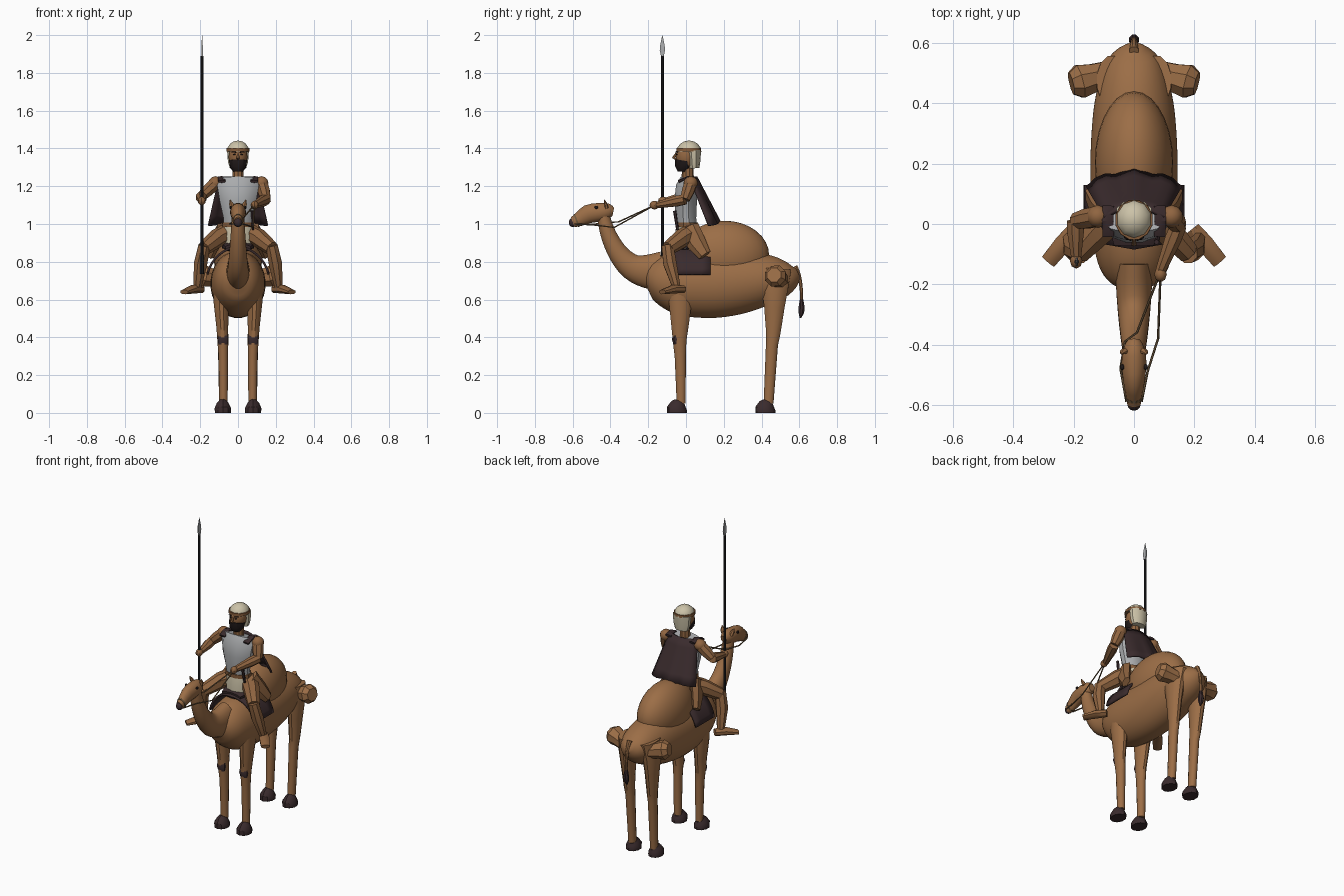
import bpy, bmesh, math
from mathutils import Vector

def mat(name, r, g, b):
    m = bpy.data.materials.new(name)
    m.diffuse_color = (r, g, b, 1)
    return m

HIDE = mat("brown_hide", .33, .155, .062)
SKIN = mat("tan_skin", .28, .13, .052)
DARK = mat("dark_cloth", .042, .024, .026)
BEARD = mat("black_hair", .015, .01, .01)
CREAM = mat("cream_linen", .60, .54, .39)
STEEL = mat("grey_armour", .40, .41, .42)
SHAFT = mat("dark_wood", .016, .016, .018)
ROPE = mat("rope", .16, .10, .048)
BAND = mat("leather_band", .22, .10, .04)

def make(name, bm, m):
    bmesh.ops.recalc_face_normals(bm, faces=bm.faces)
    me = bpy.data.meshes.new(name)
    bm.to_mesh(me)
    bm.free()
    me.materials.append(m)
    ob = bpy.data.objects.new(name, me)
    bpy.context.collection.objects.link(ob)
    return ob

def refine(rows, n):
    """Catmull-Rom resampling of rows of numbers."""
    out = []
    for i in range(len(rows) - 1):
        p = [rows[max(0, min(len(rows) - 1, i + k))] for k in (-1, 0, 1, 2)]
        for j in range(n):
            t = j / n
            out.append([.5 * (2*b + (c - a)*t + (2*a - 5*b + 4*c - d)*t*t + (3*b - a - 3*c + d)*t**3)
                        for a, b, c, d in zip(*p)])
    return out + [rows[-1]]

def tube(name, rows, m, sides=10, smooth=1, ref=None):
    """Loft of elliptical rings; each row is x, y, z, radius_a, radius_b."""
    rows = [list(r) + ([r[3]] if len(r) == 4 else []) for r in rows]
    if smooth > 1:
        rows = refine(rows, smooth)
    P = [Vector(r[:3]) for r in rows]
    T = [(P[min(i + 1, len(P) - 1)] - P[max(i - 1, 0)]).normalized() for i in range(len(P))]
    if ref is None:
        ref = (0, 1, 0) if any(abs(t.x) > .85 for t in T) else (1, 0, 0)
    ref = Vector(ref)
    bm = bmesh.new()
    rings = []
    for p, t, r in zip(P, T, rows):
        u = (ref - t * ref.dot(t)).normalized()
        v = t.cross(u)
        rings.append([bm.verts.new(p + u * r[3] * math.cos(a) + v * r[4] * math.sin(a))
                      for a in [2 * math.pi * (k + .5) / sides for k in range(sides)]])
    for A, B in zip(rings, rings[1:]):
        for k in range(sides):
            bm.faces.new((A[k], A[(k + 1) % sides], B[(k + 1) % sides], B[k]))
    bm.faces.new(rings[0])
    bm.faces.new(rings[-1])
    return make(name, bm, m)

def ball(name, c, r, m, seg=12, rings=8):
    bm = bmesh.new()
    bmesh.ops.create_uvsphere(bm, u_segments=seg, v_segments=rings, radius=1)
    for v in bm.verts:
        v.co = Vector([c[i] + v.co[i] * r[i] for i in range(3)])
    return make(name, bm, m)

def sheet(name, f, nu, nv, thick, m):
    """Thin solid sheet from f(u, v) with u, v in 0..1."""
    bm = bmesh.new()
    g = [[bm.verts.new(f(i / nu, j / nv)) for j in range(nv + 1)] for i in range(nu + 1)]
    for i in range(nu):
        for j in range(nv):
            bm.faces.new((g[i][j], g[i + 1][j], g[i + 1][j + 1], g[i][j + 1]))
    ob = make(name, bm, m)
    mod = ob.modifiers.new("thickness", 'SOLIDIFY')
    mod.thickness = thick
    mod.offset = 0
    return ob

# --- animal: barrel body from (y, bottom, top, half width) ---
body = [(-.212, .655, .70, .02), (-.195, .60, .765, .075), (-.15, .565, .815, .112), (-.08, .535, .85, .132),
        (.02, .508, .86, .143), (.15, .502, .863, .146), (.28, .522, .862, .143), (.40, .56, .848, .132),
        (.50, .605, .825, .108), (.56, .66, .80, .075), (.592, .72, .77, .025)]
tube("animal_body", [(0, y, (a + b) / 2, w, (b - a) / 2) for y, a, b, w in body], HIDE, 28, 3)
ball("hump", (0, .205, .835), (.13, .235, .182), HIDE, 28, 16)
tube("animal_neck", [(0, -.13, .75, .062, .105), (0, -.21, .75, .06, .09), (0, -.29, .775, .054, .07),
                     (0, -.355, .84, .047, .055), (0, -.40, .92, .041, .045), (0, -.425, .99, .036, .038),
                     (0, -.435, 1.04, .034, .034)], HIDE, 20, 3)
tube("animal_head", [(0, -.385, 1.065, .02, .022), (0, -.41, 1.068, .035, .042), (0, -.46, 1.062, .042, .05),
                     (0, -.52, 1.052, .036, .05), (0, -.57, 1.022, .027, .037), (0, -.60, 1.01, .022, .028)],
     HIDE, 16, 2)
ball("muzzle", (0, -.60, 1.008), (.022, .02, .024), DARK)
tube("tail", [(0, .575, .775, .016), (0, .597, .73, .012), (0, .61, .66, .009), (0, .612, .58, .009)], HIDE, 8, 2)
tube("tail_tuft", [(0, .612, .60, .01), (0, .612, .555, .018), (0, .61, .53, .016), (0, .606, .502, .004)], DARK, 8)

for s in (-1, 1):
    tube("animal_ear", [(s * .028, -.42, 1.085, .014, .01), (s * .036, -.425, 1.107, .013, .008),
                        (s * .042, -.432, 1.128, .002)], HIDE, 6)
    ball("animal_eye", (s * .039, -.475, 1.088), (.007, .01, .008), BEARD, 8, 6)
    # long legs, knee pads and pads of the feet
    tube("front_leg", [(s * .085, -.03, .72, .045, .07), (s * .088, -.03, .58, .042, .062),
                       (s * .083, -.032, .45, .032, .046), (s * .08, -.034, .38, .03, .037),
                       (s * .078, -.03, .30, .026, .031), (s * .077, -.026, .05, .023, .024)], HIDE, 12)
    tube("knee_pad", [(s * .08, -.05, .415, .027, .018), (s * .08, -.056, .39, .03, .02),
                      (s * .08, -.05, .365, .026, .018)], DARK, 8)
    tube("hind_leg", [(s * .075, .475, .76, .05, .085), (s * .085, .47, .66, .046, .073),
                      (s * .085, .468, .56, .038, .056), (s * .082, .462, .42, .03, .039),
                      (s * .08, .455, .36, .027, .033), (s * .078, .437, .05, .023, .027)], HIDE, 12)
    for y, part in ((-.048, "front_hoof"), (.42, "hind_hoof")):
        tube(part, [(s * .08, y, 0, .044, .053), (s * .08, y, .022, .046, .054),
                    (s * .08, y + .008, .045, .034, .042), (s * .078, y + .015, .058, .024, .03)], DARK, 10)
    # angular haunch joint standing out from the flank
    tube("haunch", [(s * .08, .50, .70, .045), (s * .135, .485, .715, .05), (s * .18, .473, .725, .06),
                    (s * .208, .466, .73, .04)], HIDE, 8)

# --- saddle blanket draped over the back ---
def drape(u, v):
    a = math.radians(14 + 152 * u)
    flare = .01 * abs(math.cos(a))
    return ((.158 + flare) * math.cos(a), -.085 + .215 * v + .03 * (1 - v) * abs(math.cos(a)),
            .687 + .19 * math.sin(a))
sheet("saddle_blanket", drape, 16, 4, .012, DARK)
tube("saddle", [(0, -.07, .875, .07, .02), (0, 0, .885, .09, .035), (0, .09, .885, .08, .03)], DARK, 10)

# --- rider trunk ---
tube("breastplate", [(0, .005, .985, .08, .055), (0, .0, 1.03, .079, .056), (0, -.002, 1.12, .1, .062),
                     (0, .005, 1.20, .114, .06), (0, .015, 1.24, .108, .045)], STEEL, 12)
tube("tunic", [(0, .015, .87, .08, .075), (0, .01, .94, .088, .07), (0, .005, .99, .08, .058)], CREAM, 10)
tube("belt", [(0, .004, .985, .085, .062), (0, .004, 1.008, .085, .062)], BAND, 12)
tube("dagger", [(.075, -.06, 1.07, .009), (.08, -.045, .97, .007)], DARK, 6)

def cloak_shape(u, v):
    x = 2 * u - 1
    w = .098 + .058 * v
    fold = .008 * v * math.cos(x * 9)
    return (x * w, .055 + .12 * v - (.035 + .012 * v) * x * x + fold, 1.248 - .245 * v - .012 * v * x * x)
sheet("cloak", cloak_shape, 10, 5, .012, DARK)

# --- rider limbs, same construction on both sides ---
arms = {-1: [(-.12, .025, 1.215), (-.195, .01, 1.145), (-.192, -.11, 1.122)],
        1: [(.125, .025, 1.215), (.148, -.005, 1.13), (.088, -.155, 1.10)]}
for s in (-1, 1):
    sh, el, ha = [Vector(p) for p in arms[s]]
    tube("upper_arm", [(*sh, .035), (*sh.lerp(el, .5), .035), (*el, .027)], SKIN, 8, ref=(0, 1, 0))
    tube("forearm", [(*el, .029), (*el.lerp(ha, .3), .03), (*ha, .018)], SKIN, 8, ref=(0, 0, 1))
    ball("hand", ha + Vector((0, -.012, 0)), (.021, .026, .023), SKIN, 8, 6)
    ball("shoulder", sh + Vector((0, 0, .002)), (.038, .038, .036), SKIN, 10, 6)
    tube("shoulder_strap", [(s * .085, -.04, 1.225, .022, .008), (s * .088, .01, 1.246, .022, .008),
                            (s * .085, .06, 1.235, .022, .008)], DARK, 6)
    tube("thigh", [(s * .05, .035, .955, .052), (s * .11, -.02, .925, .05), (s * .18, -.095, .87, .038)],
         SKIN, 8, ref=(0, 0, 1))
    tube("hip_flap", [(s * .085, .015, .98, .03, .055), (s * .12, .055, .90, .028, .052),
                      (s * .145, .10, .835, .02, .035)], SKIN, 6, ref=(1, 0, 0))
    tube("shin", [(s * .178, -.098, .885, .034), (s * .198, -.085, .79, .038), (s * .215, -.05, .665, .023)],
         SKIN, 8, ref=(0, 1, 0))
    tube("foot", [(s * .195, -.015, .655, .026, .022), (s * .235, -.065, .655, .032, .024),
                  (s * .285, -.125, .64, .028, .013)], SKIN, 8, ref=(1, .7 * s, 0))

# --- rider head ---
tube("rider_neck", [(0, .01, 1.22, .033), (0, .008, 1.31, .03)], SKIN, 10)
ball("rider_head", (0, .002, 1.355), (.05, .056, .068), SKIN, 12, 10)
tube("nose", [(0, -.05, 1.375, .006), (0, -.066, 1.35, .009), (0, -.05, 1.342, .006)], SKIN, 6)
tube("beard", [(0, -.018, 1.277, .026, .026), (0, -.016, 1.30, .044, .042), (0, -.01, 1.335, .05, .048)], BEARD, 10)
for s in (-1, 1):
    ball("eye", (s * .02, -.048, 1.368), (.008, .005, .004), BEARD, 8, 6)
    tube("eyebrow", [(s * .01, -.054, 1.38, .003), (s * .033, -.044, 1.381, .003)], BEARD, 6)
bm = bmesh.new()
bmesh.ops.create_uvsphere(bm, u_segments=10, v_segments=8, radius=1)
bmesh.ops.bisect_plane(bm, geom=bm.verts[:] + bm.edges[:] + bm.faces[:], plane_co=(0, 0, 0),
                       plane_no=(0, 0, -1), clear_outer=True)
for v in bm.verts:
    v.co = (v.co.x * .062, .016 + v.co.y * .066, 1.382 + v.co.z * .06)
make("head_wrap", bm, CREAM)
tube("head_band", [(0, .014, 1.385, .064, .068), (0, .014, 1.402, .063, .067)], BAND, 12)
tube("head_drape", [(0, .043, 1.295, .045, .028), (0, .042, 1.33, .056, .034),
                    (0, .04, 1.39, .061, .04)], CREAM, 10)

# --- spear ---
tube("spear_shaft", [(-.19, -.125, .735, .011), (-.19, -.125, .83, .011), (-.19, -.125, .84, .008),
                     (-.19, -.125, 1.89, .008)], SHAFT, 8)
tube("spear_head", [(-.19, -.125, 1.88, .006, .008), (-.19, -.125, 1.92, .006, .02),
                    (-.19, -.125, 1.945, .005, .017), (-.19, -.125, 2.0, .0008, .0008)], STEEL, 4)

# --- reins ---
tube("rein_left", [(.025, -.59, 1.0, .004), (.045, -.49, .995, .004), (.08, -.38, .982, .004),
                   (.088, -.165, 1.10, .004)], ROPE, 6, ref=(0, 0, 1))
tube("rein_right", [(-.025, -.59, 1.0, .004), (-.045, -.48, 1.0, .004), (-.03, -.39, 1.01, .004),
                    (.01, -.36, 1.01, .004), (.085, -.165, 1.10, .004)], ROPE, 6, ref=(0, 0, 1))
tube("noseband", [(0, -.575, 1.02, .029, .038), (0, -.583, 1.017, .028, .036)], ROPE, 12)

# smooth shading with kept edges
for ob in bpy.context.scene.objects:
    ob.select_set(True)
    bpy.context.view_layer.objects.active = ob
bpy.ops.object.shade_smooth_by_angle(angle=math.radians(35))
